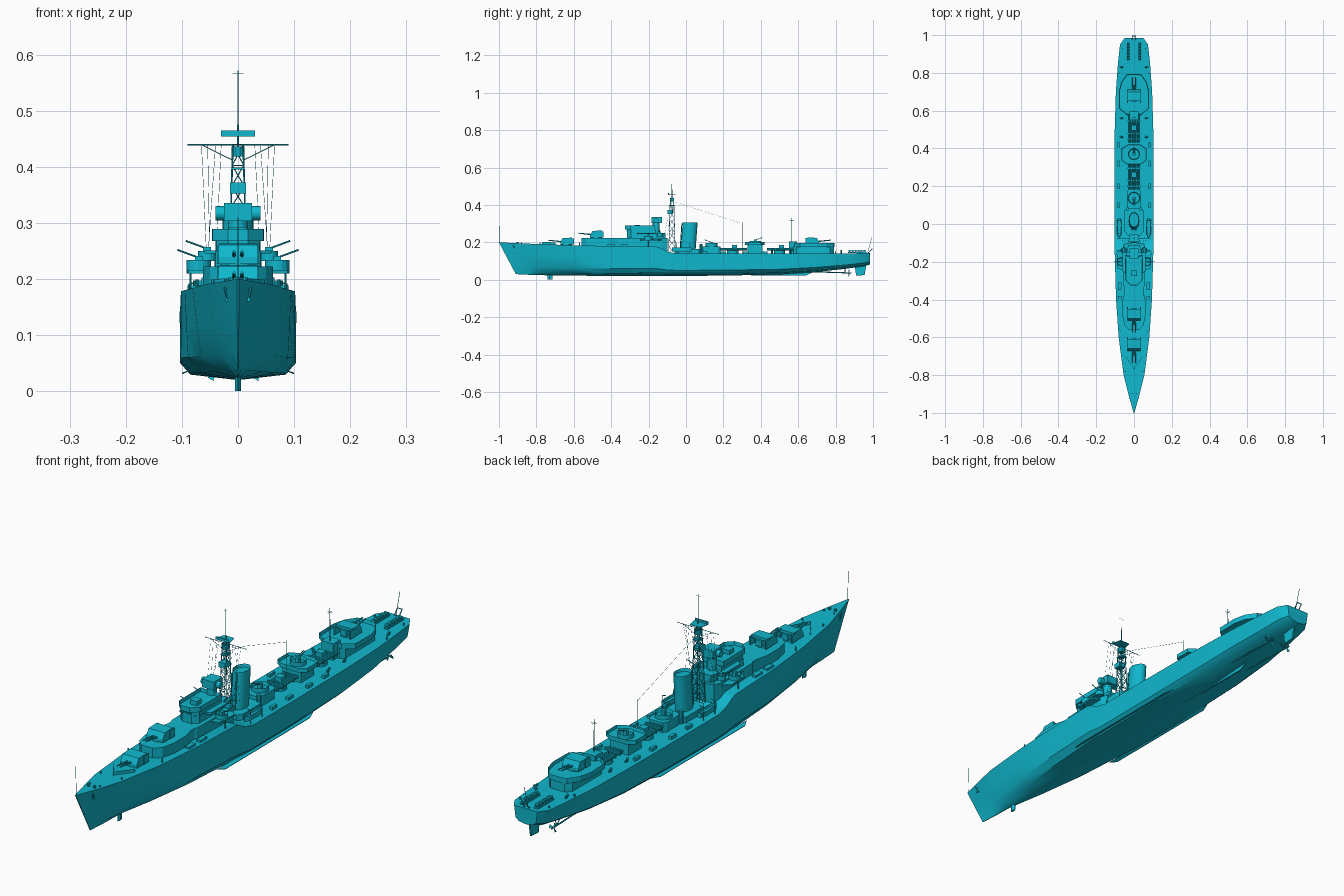
import bpy, bmesh, math
from mathutils import Vector

paint = bpy.data.materials.new("cyan_paint")
paint.diffuse_color = (0.005, 0.48, 0.62, 1)


def finish(name, bm, smooth=False):
    bmesh.ops.recalc_face_normals(bm, faces=bm.faces)
    me = bpy.data.meshes.new(name)
    bm.to_mesh(me)
    bm.free()
    me.materials.append(paint)
    ob = bpy.data.objects.new(name, me)
    bpy.context.collection.objects.link(ob)
    if smooth:
        bpy.ops.object.select_all(action='DESELECT')
        ob.select_set(True)
        bpy.context.view_layer.objects.active = ob
        bpy.ops.object.shade_smooth_by_angle(angle=math.radians(35))
    return ob


def extrude(name, pts, vec, wall=0, drop=0, smooth=False):
    """Extrude a planar outline; optionally sink the top to leave a bulwark."""
    bm = bmesh.new()
    face = bm.faces.new([bm.verts.new(p) for p in pts])
    ret = bmesh.ops.extrude_face_region(bm, geom=[face], use_keep_orig=True)
    bmesh.ops.translate(bm, vec=vec, verts=[v for v in ret['geom'] if isinstance(v, bmesh.types.BMVert)])
    if wall:
        top = [f for f in ret['geom'] if isinstance(f, bmesh.types.BMFace)]
        bmesh.ops.recalc_face_normals(bm, faces=bm.faces)
        bmesh.ops.inset_region(bm, faces=top, thickness=wall)
        bmesh.ops.translate(bm, vec=(0, 0, -drop), verts=top[0].verts)
    return finish(name, bm, smooth)


def house(name, half, z0, z1, **kw):
    """Deckhouse from a half outline (x, y), mirrored on the centreline."""
    pts = [(x, y, z0) for x, y in half] + [(-x, y, z0) for x, y in reversed(half)]
    return extrude(name, pts, (0, 0, z1 - z0), **kw)


def box(name, x, y, z, sx, sy, sz):
    pts = [(x + a * sx / 2, y + b * sy / 2, z) for a, b in ((-1, -1), (1, -1), (1, 1), (-1, 1))]
    return extrude(name, pts, (0, 0, sz))


def tub(name, x, y, z, r, h, wall=0.003, n=16):
    pts = [(x + r * math.cos(i * math.tau / n), y + r * math.sin(i * math.tau / n), z) for i in range(n)]
    return extrude(name, pts, (0, 0, h), wall=wall, drop=h * 0.75)


def rod(name, a, b, r, r2=None, n=6):
    a, b = Vector(a), Vector(b)
    bm = bmesh.new()
    bmesh.ops.create_cone(bm, cap_ends=True, segments=n, radius1=r, radius2=r if r2 is None else r2, depth=(b - a).length)
    ob = finish(name, bm, n > 8)
    ob.location = (a + b) / 2
    ob.rotation_mode = 'QUATERNION'
    ob.rotation_quaternion = (b - a).to_track_quat('Z', 'Y')
    return ob


# hull: y, deck half width, deck z, side half width, bilge half width, keel z
stations = [(-1, .002, .2, .001, .001, .03), (-.9, .03, .195, .014, .006, .026), (-.8, .055, .191, .034, .016, .024),
            (-.6, .081, .184, .066, .042, .022), (-.4, .095, .18, .089, .066, .02), (-.16, .102, .178, .101, .082, .02),
            (-.14, .102, .172, .102, .083, .02), (-.1, .103, .15, .102, .084, .02), (-.05, .104, .14, .103, .085, .02),
            (.2, .104, .14, .103, .086, .022), (.5, .102, .14, .101, .08, .028), (.7, .096, .14, .092, .07, .042),
            (.85, .085, .141, .076, .055, .058), (.95, .074, .142, .064, .045, .072), (.985, .05, .143, .044, .03, .082)]
bm = bmesh.new()
rings = []
for y, wd, zd, wm, wb, zk in stations:
    fall = max(0, (-.6 - y) / .4)
    half = [(wd, 1), ((wd + wm) / 2, .6), (wm, .25), (wb, .08), (.0015, 0)]
    ring = half + [(-x, f) for x, f in reversed(half)]
    rings.append([bm.verts.new((x, y + .09 * fall * (1 - f), zk + (zd - zk) * f)) for x, f in ring])
for r0, r1 in zip(rings, rings[1:]):
    for i in range(10):
        j = (i + 1) % 10
        bm.faces.new((r0[i], r0[j], r1[j], r1[i]))
bm.faces.new(rings[0])
bm.faces.new(rings[-1])
finish("hull", bm, True)

# underwater fittings
house("sonar_dome", [(.001, -.74), (.005, -.73), (.001, -.715)], 0, .035)
extrude("skeg", [(-.003, .2, .025), (-.003, .64, .022), (-.003, .7, .05), (-.003, .2, .04)], (.006, 0, 0))
extrude("rudder", [(-.003, .9, .085), (-.003, .965, .085), (-.003, .955, .025), (-.003, .91, .022)], (.006, 0, 0))
for s in (-1, 1):
    extrude("bilge_keel", [(s * .086, -.25, .036), (s * .1, -.22, .03), (s * .1, .3, .031), (s * .086, .34, .036)], (0, 0, .002))
    rod("propeller_shaft", (s * .04, .58, .046), (s * .04, .885, .036), .003)
    rod("shaft_bracket", (s * .04, .85, .038), (s * .02, .85, .075), .002)
    rod("shaft_bracket", (s * .04, .85, .038), (s * .055, .85, .075), .002)
    for k in range(3):
        a = k * math.tau / 3
        c, d = math.cos(a), math.sin(a)
        extrude("propeller_blade", [(s * .04, .87, .037), (s * .04 + .018 * c - .006 * d, .868, .037 + .018 * d + .006 * c),
                                    (s * .04 + .018 * c + .006 * d, .872, .037 + .018 * d - .006 * c)], (0, .002, 0))


def gun_mount(y, z, d):
    """Twin gun with an angular shield; d = -1 faces the bow, 1 the stern."""
    rod("gun_base", (0, y, z), (0, y, z + .008), .03, n=16)
    prof = [(.032, .006), (.032, .018), (.02, .04), (-.03, .042), (-.03, .032), (-.012, .028), (-.012, .006)]
    extrude("gun_shield", [(-.035, y + d * a, z + b) for a, b in prof], (.07, 0, 0))
    for s in (-1, 1):
        box("shield_wing", s * .034, y - d * .025, z + .006, .006, .03, .032)
        rod("gun_barrel", (s * .007, y + d * .02, z + .02), (s * .007, y + d * .095, z + .028), .0035, .0025, 8)
    box("gun_breech", 0, y - d * .02, z + .008, .025, .03, .022)


gun_mount(-.64, .183, -1)
gun_mount(-.48, .221, -1)
gun_mount(.68, .184, 1)

# forward superstructure
house("forward_gun_deckhouse", [(.025, -.56), (.05, -.535), (.062, -.48), (.062, -.41), (.05, -.36), (.05, -.3)], .175, .222)
house("bridge_base", [(.035, -.36), (.055, -.33), (.06, -.13), (.05, -.1)], .14, .222)
house("bridge_tower", [(.02, -.315), (.04, -.295), (.042, -.16), (.03, -.11)], .222, .25)
house("wheelhouse", [(.018, -.315), (.038, -.295), (.04, -.16)], .25, .268)
house("open_bridge", [(.018, -.325), (.045, -.298), (.046, -.165)], .268, .289, wall=.003, drop=.014)
house("bridge_wing_deck", [(.03, -.27), (.06, -.25), (.06, -.15)], .245, .251)
box("chart_table", 0, -.26, .272, .03, .03, .02)
rod("director_pedestal", (0, -.16, .25), (0, -.16, .306), .018, n=12)
box("director", 0, -.157, .303, .05, .055, .032)
rod("rangefinder", (-.04, -.16, .317), (.04, -.16, .317), .013, n=12)
for i in range(5):
    box("bridge_window", (i - 2) * .0085, -.3165, .257, .006, .004, .006)


def light_gun(x, y, z, dx, dy, r=.02, n=2):
    tub("light_gun_tub", x, y, z, r, .018)
    box("light_gun_mount", x, y, z + .003, .014, .014, .022)
    for k in range(n):
        o = (k - (n - 1) / 2) * .007
        a = Vector((x + dy * o, y + dx * o, z + .022))
        rod("light_gun_barrel", a, a + Vector((dx * .038, dy * .038, .014)), .0016)


for s in (-1, 1):
    extrude("side_platform", [(s * .04, -.25, .21), (s * .088, -.235, .21), (s * .092, -.15, .21), (s * .04, -.12, .21)], (0, 0, .006))
    light_gun(s * .07, -.2, .216, s, 0, .022, 1)
    light_gun(s * .055, -.14, .232, s, 0, .016, 1)
    rod("platform_strut", (s * .085, -.2, .175), (s * .085, -.2, .212), .002)
    house_y = -.02
    pts = [(s * .078 + a, house_y + b, .152) for a, b in ((0, -.055), (.011, -.035), (.013, .02), (.007, .05), (-.007, .05), (-.013, .02), (-.011, -.035))]
    extrude("ship_boat", pts, (0, 0, .02), wall=.002, drop=.01)
    for y in (-.05, .02):
        rod("davit", (s * .09, y, .14), (s * .088, y, .19), .0015)
        rod("davit_arm", (s * .088, y, .19), (s * .072, y, .195), .0015)

# lattice mast, yard, radar and rigging
MY = -.075
levels = [.14 + .0375 * k for k in range(9)]


def mast_corner(k, i):
    h = .018 - .0011 * k
    return ((1, 1), (-1, 1), (-1, -1), (1, -1))[i % 4][0] * h, MY + ((1, 1), (-1, 1), (-1, -1), (1, -1))[i % 4][1] * h, levels[k]


for k in range(8):
    for i in range(4):
        rod("mast_leg", mast_corner(k, i), mast_corner(k + 1, i), .0016)
        rod("mast_brace", mast_corner(k, i), mast_corner(k + 1, i + 1), .001)
        rod("mast_ring", mast_corner(k + 1, i), mast_corner(k + 1, i + 1), .001)
box("mast_box", 0, MY - .01, .352, .028, .03, .02)
box("mast_platform", 0, MY, .395, .024, .03, .004)
tub("crows_nest", 0, MY, .418, .012, .018, .002, 10)
rod("topmast", (0, MY, .43), (0, MY, .53), .002, .001)
rod("mast_tip", (0, MY, .53), (0, MY, .572), .0006)
rod("tip_crossbar", (-.01, MY, .566), (.01, MY, .566), .0005)
house("radar_base", [(.03, MY - .02), (.022, MY + .02)], .454, .457)
house("radar_aerial", [(.03, MY - .022), (.026, MY - .016)], .455, .465)
rod("yard", (-.09, MY, .439), (.09, MY, .439), .0012)
for s in (-1, 1):
    rod("yard_brace", (s * .065, MY, .439), (s * .01, MY, .412), .0008)
    for x0, x1, y1 in ((.065, .055, -.12), (.054, .05, -.1), (.04, .055, -.07), (.03, .04, -.12)):
        rod("signal_halyard", (s * x0, MY, .439), (s * x1, y1, .22), .0004, n=3)
rod("wire_aerial", (0, MY, .42), (0, .3, .3), .0005, n=3)

# funnel, raked aft
N = 20
oval = [(.028 * math.sin(i * math.tau / N), .01 - .04 * math.cos(i * math.tau / N), .14) for i in range(N)]
extrude("funnel", oval, (0, .012, .165), wall=.003, drop=.012, smooth=True)
house("funnel_casing", [(.035, -.06), (.05, -.04), (.05, .07), (.035, .09)], .135, .163)
for s in (-1, 1):
    rod("steam_pipe", (s * .01, -.032, .15), (s * .01, -.022, .3), .0025)
    rod("boiler_vent", (s * .035, .08, .14), (s * .035, .08, .19), .009, n=10)

# midship gun platforms and torpedo tubes
house("midship_deckhouse", [(.028, .08), (.038, .1), (.038, .17), (.028, .185)], .138, .178)
light_gun(0, .137, .178, 0, -1, .032)
house("aft_platform_house", [(.04, .33), (.04, .41)], .138, .186)
house("aft_gun_platform", [(.035, .315), (.065, .335), (.065, .4), (.035, .42)], .186, .203, wall=.003, drop=.012)
light_gun(0, .37, .19, 0, 1, .03)
rod("short_mast", (0, .3, .14), (0, .3, .305), .0013)
for y in (.25, .5):
    rod("tube_turntable", (0, y, .138), (0, y, .155), .03, n=16)
    for k in range(5):
        rod("torpedo_tube", ((k - 2) * .0135, y - .068, .163), ((k - 2) * .0135, y + .075, .163), .0062, n=10)
    for dy in (-.05, -.02, .045):
        box("tube_strap", 0, y + dy, .155, .069, .006, .016)
    box("tube_control_hut", 0, y + .01, .165, .028, .028, .02)

# aft superstructure and mast
house("aft_deckhouse", [(.035, .575), (.05, .59), (.05, .77), (.03, .79)], .138, .178)
house("aft_gun_deck", [(.04, .58), (.078, .61), (.08, .7), (.068, .75), (.04, .79), (.02, .795)], .176, .197, wall=.003, drop=.013)
box("aft_control_house", 0, .572, .138, .05, .045, .066)
rod("aft_mast", (0, .565, .2), (0, .565, .33), .0018, .001)
for dx, dy in ((.012, 0), (0, .012)):
    rod("aft_mast_aerial", (-dx, .565 - dy, .315), (dx, .565 + dy, .315), .0007)

# stern gear: depth charge racks, throwers, ensign staff
for s in (-1, 1):
    box("depth_charge_rack", s * .03, .915, .142, .016, .1, .006)
    for k in range(6):
        rod("depth_charge", (s * .03 - .007, .875 + k * .016, .154), (s * .03 + .007, .875 + k * .016, .154), .0065, n=8)
    for y in (.83, .46, .56):
        rod("depth_charge_thrower", (s * .062, y, .138), (s * .072, y, .158), .005, n=8)
    for y in (.1, .2, .32, .42):
        box("deck_locker", s * .082, y, .138, .012, .03, .014)
    for y, x in ((-.88, .022), (-.78, .045), (-.57, .073), (.8, .08), (.93, .062)):
        rod("bollard", (s * x, y, .138 if y > 0 else .178), (s * x, y, .15 if y > 0 else .199), .003, n=8)
    rod("capstan", (s * .013, -.9, .19), (s * .013, -.9, .203), .006, .005, 10)
    rod("anchor_shank", (s * .023, -.925, .184), (s * .018, -.915, .165), .003)
    box("anchor_fluke", s * .018, -.914, .16, .009, .014, .006)
    extrude("breakwater", [(0, -.77, .185), (s * .045, -.7, .185), (s * .045, -.7, .199), (0, -.77, .203)], (0, .003, 0))
    for y in (-.4, -.33):
        box("life_raft", s * .075, y, .178, .018, .04, .01)
    rod("stern_fairlead", (s * .01, .975, .142), (s * .01, .995, .165), .002)
rod("fairlead_roller", (-.01, .995, .165), (.01, .995, .165), .002)
rod("ensign_staff", (0, .97, .142), (0, .995, .23), .001)
rod("jackstaff", (0, -.995, .198), (0, -.997, .31), .0008)
